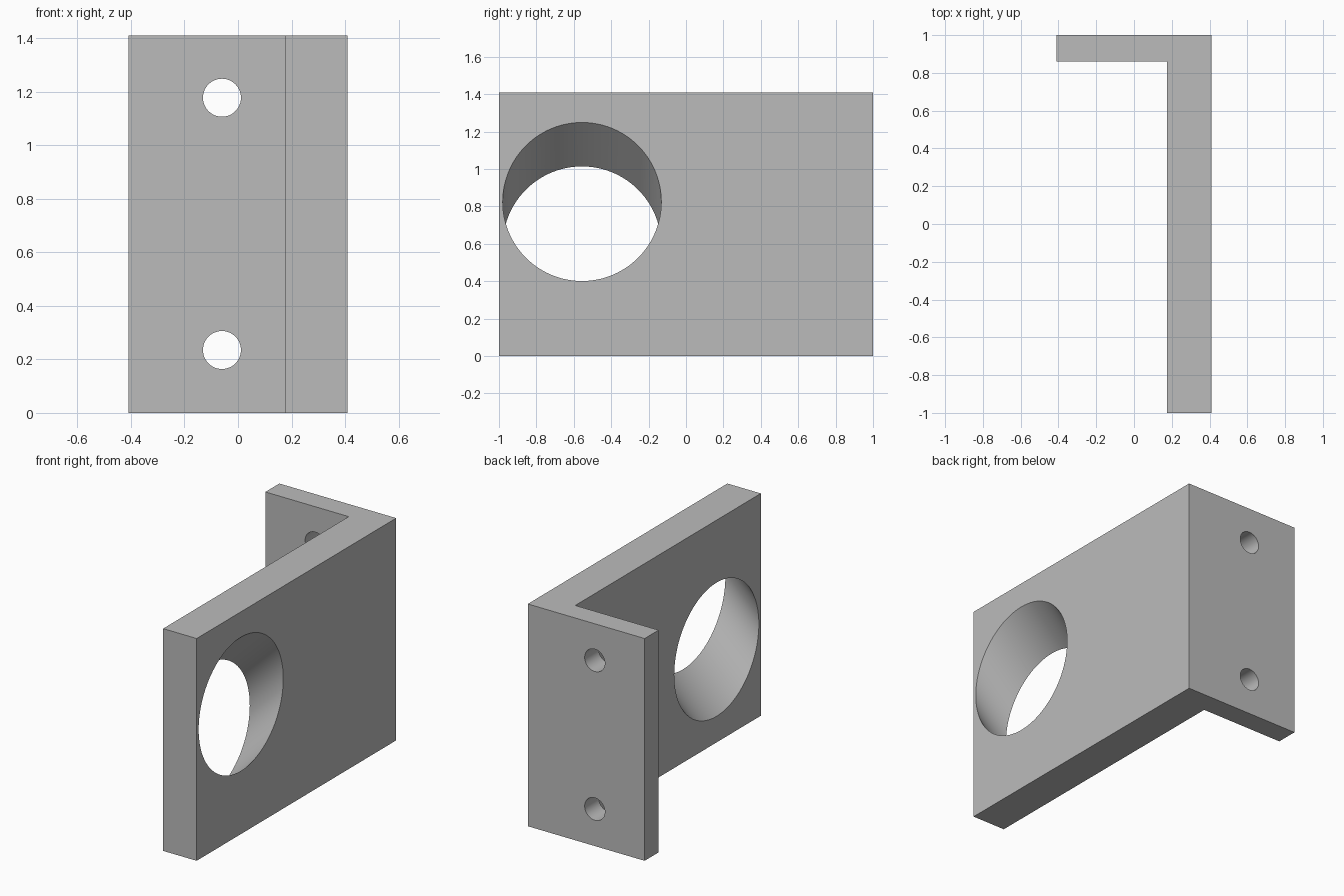
import bpy
import bmesh
import math
from mathutils import Matrix, Vector

cube = bpy.data.objects.get("Cube")
if cube:
    bpy.data.objects.remove(cube, do_unlink=True)

HEIGHT = 1.41
HALF_X = 0.41
PLATE_X = 0.175     # inner face of the thick plate
FLANGE_Y = 0.86     # inner face of the thin flange

grey = bpy.data.materials.new("plain_grey")
grey.use_nodes = True
colour = (0.5, 0.5, 0.5, 1)
grey.diffuse_color = colour
grey.node_tree.nodes["Principled BSDF"].inputs["Base Color"].default_value = colour


def add_object(name, bm):
    bmesh.ops.recalc_face_normals(bm, faces=bm.faces)
    mesh = bpy.data.meshes.new(name)
    bm.to_mesh(mesh)
    bm.free()
    mesh.materials.append(grey)
    obj = bpy.data.objects.new(name, mesh)
    bpy.context.collection.objects.link(obj)
    return obj


def extruded(name, points, travel):
    """Closed outline swept along a vector, which may be oblique."""
    bm = bmesh.new()
    face = bm.faces.new([bm.verts.new(p) for p in points])
    swept = bmesh.ops.extrude_face_region(bm, geom=[face])
    verts = [g for g in swept["geom"] if isinstance(g, bmesh.types.BMVert)]
    bmesh.ops.translate(bm, verts=verts, vec=travel)
    return add_object(name, bm)


def circle(centre, radius, axis, count):
    turn = Vector((0, 0, 1)).rotation_difference(Vector(axis)).to_matrix()
    steps = [math.tau * i / count for i in range(count)]
    return [Vector(centre) + turn @ Vector((radius * math.cos(a), radius * math.sin(a), 0))
            for a in steps]


def cut(target, cutter):
    cutter.hide_render = True
    mod = target.modifiers.new(cutter.name, 'BOOLEAN')
    mod.operation = 'DIFFERENCE'
    mod.solver = 'EXACT'
    mod.object = cutter
    bpy.context.view_layer.objects.active = target
    bpy.ops.object.modifier_apply(modifier=mod.name)
    bpy.data.objects.remove(cutter, do_unlink=True)


# L-shaped bracket body
outline = [(PLATE_X, -1), (HALF_X, -1), (HALF_X, 1),
           (-HALF_X, 1), (-HALF_X, FLANGE_Y), (PLATE_X, FLANGE_Y)]
bracket = extruded("angle_bracket", [(x, y, 0) for x, y in outline], (0, 0, HEIGHT))

# Large bore, slanting down towards the inside of the plate at 45 degrees
overshoot = 0.1
bore_centre = (HALF_X + overshoot, -0.556, 0.825 + overshoot)
travel = HALF_X - PLATE_X + 2 * overshoot
cut(bracket, extruded("slanted_bore", circle(bore_centre, 0.424, (1, 0, 0), 96),
                      (-travel, 0, -travel)))

# Two screw holes through the flange
for z in (0.235, 1.178):
    cut(bracket, extruded("screw_hole", circle((-0.06, FLANGE_Y - 0.1, z), 0.071, (0, 1, 0), 48),
                          (0, 0.4, 0)))

# Smooth hole walls, crisp edges
bpy.ops.object.select_all(action='DESELECT')
bracket.select_set(True)
bpy.context.view_layer.objects.active = bracket
bpy.ops.object.shade_smooth_by_angle(angle=math.radians(30))
